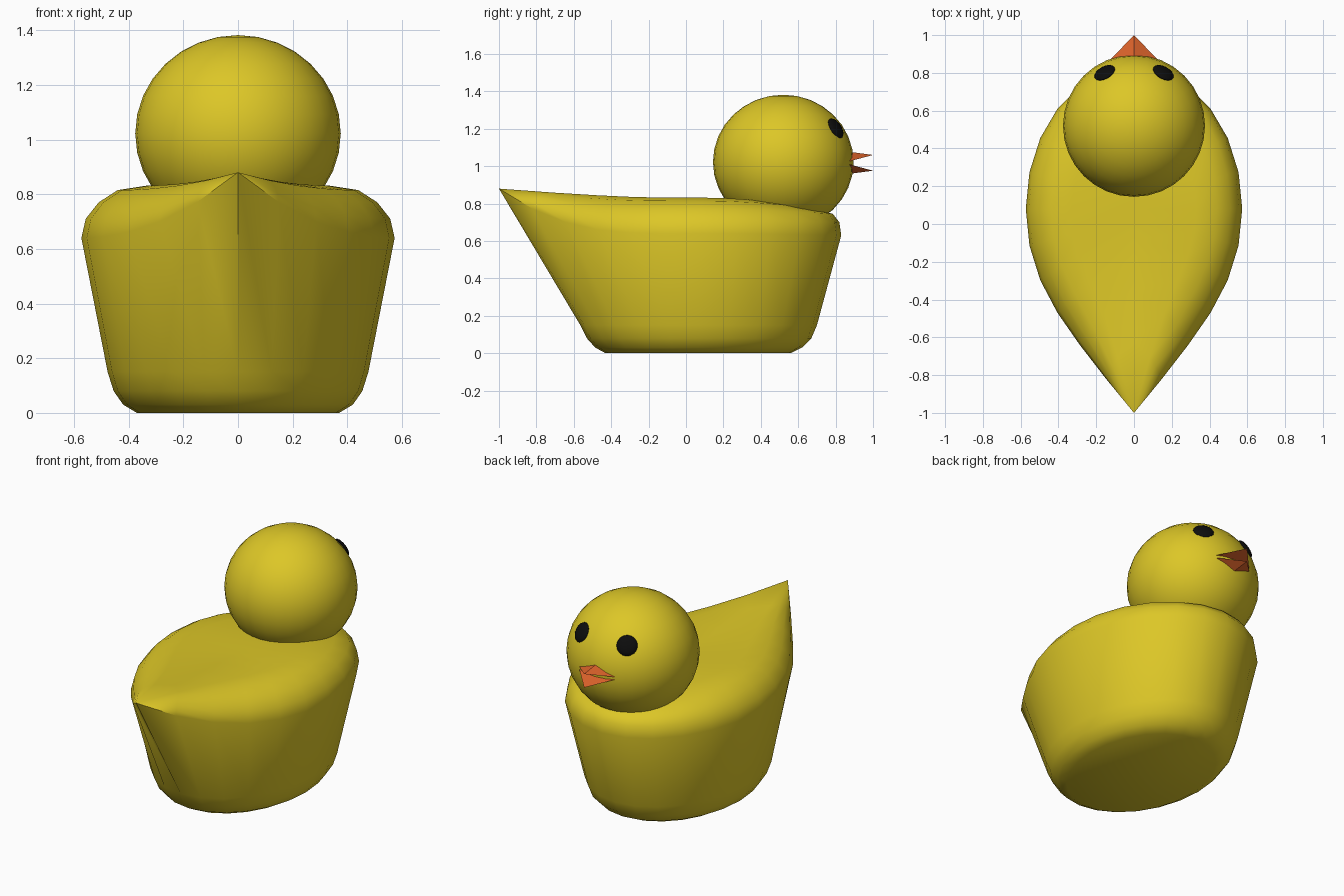
import bpy, bmesh
from math import sin, cos, pi
from mathutils import Vector

if "Cube" in bpy.data.objects:
    bpy.data.objects.remove(bpy.data.objects["Cube"])


def material(name, rgb):
    m = bpy.data.materials.new(name)
    m.diffuse_color = (*rgb, 1)
    m.use_nodes = True
    m.node_tree.nodes["Principled BSDF"].inputs["Base Color"].default_value = m.diffuse_color
    return m


yellow = material("yellow", (0.72, 0.57, 0.02))
orange = material("orange", (0.75, 0.13, 0.025))
black = material("black", (0.004, 0.004, 0.004))


def finish(name, bm, mat, angle=None):
    bmesh.ops.recalc_face_normals(bm, faces=bm.faces)
    me = bpy.data.meshes.new(name)
    bm.to_mesh(me)
    bm.free()
    ob = bpy.data.objects.new(name, me)
    bpy.context.collection.objects.link(ob)
    me.materials.append(mat)
    if angle:
        bpy.ops.object.select_all(action='DESELECT')
        bpy.context.view_layer.objects.active = ob
        ob.select_set(True)
        bpy.ops.object.shade_smooth_by_angle(angle=angle)
    return ob


# body: stacked rings; upper ones are teardrops sharing the tail tip
TIP_Y, TIP_Z, SEG = -1.0, 0.88, 24
# z at side, z at front, half width, y front, y back, pointed tail
rings = [
    (0.00, 0.00, 0.37, 0.56, -0.43, 0),
    (0.03, 0.03, 0.42, 0.62, -0.485, 0),
    (0.08, 0.08, 0.455, 0.67, -0.53, 0),
    (0.15, 0.15, 0.477, 0.70, -0.565, 0),
    (0.64, 0.63, 0.573, 0.83, -0.67, 1),
    (0.71, 0.70, 0.557, 0.82, -0.65, 1),
    (0.77, 0.745, 0.51, 0.785, -0.60, 1),
    (0.815, 0.775, 0.44, 0.68, -0.52, 1),
    (0.832, 0.80, 0.33, 0.52, -0.40, 1),
    (0.812, 0.81, 0.0, 0.36, -0.22, 1),
]
bm = bmesh.new()
loops = []
for z, zf, w, yf, yb, pointed in rings:
    cy = 0.08 if pointed else (yf + yb) / 2
    loop = []
    for i in range(SEG):
        t = 2 * pi * i / SEG
        s, c = sin(t), cos(t)
        if c > 0:
            y, h = cy + (yf - cy) * c, z + (zf - z) * c * c
        else:
            k = pointed * (1 - abs(s)) ** 2
            y = cy - (yb + (TIP_Y - yb) * k - cy) * c
            h = z + (TIP_Z - z) * k
        loop.append(bm.verts.new((w * s, y, h)))
    loops.append(loop)
for a, b in zip(loops, loops[1:]):
    for i in range(SEG):
        j = (i + 1) % SEG
        bm.faces.new((a[i], a[j], b[j], b[i]))
bm.faces.new(loops[0])
bmesh.ops.remove_doubles(bm, verts=bm.verts, dist=0.0005)
finish("body", bm, yellow, 0.8)

# head
HEAD = Vector((0, 0.52, 1.022))
bm = bmesh.new()
bmesh.ops.create_uvsphere(bm, u_segments=32, v_segments=16, radius=1)
bmesh.ops.scale(bm, vec=(0.376, 0.376, 0.36), verts=bm.verts)
finish("head", bm, yellow, 0.8).location = HEAD

# eyes: thin domes lying on the head
for side, label in ((-1, "left"), (1, "right")):
    bm = bmesh.new()
    bmesh.ops.create_uvsphere(bm, u_segments=16, v_segments=8, radius=0.06)
    bmesh.ops.scale(bm, vec=(1, 1, 0.35), verts=bm.verts)
    eye = finish("eye_" + label, bm, black, 0.8)
    d = Vector((side * 0.155, 0.28, 0.18))
    eye.location = HEAD + d
    eye.rotation_euler = d.to_track_quat('Z', 'Y').to_euler()

# beak: two slim pyramids opening from the mouth corners
for up, label in ((1, "upper"), (-1, "lower")):
    bm = bmesh.new()
    pts = [(-0.145, 0.85, 0.002), (0.145, 0.85, 0.002), (0, 0.85, 0.062), (0, 1.0, 0.042)]
    v = [bm.verts.new((x, y, 1.018 + up * z)) for x, y, z in pts]
    for f in ((0, 1, 2), (0, 1, 3), (1, 2, 3), (2, 0, 3)):
        bm.faces.new([v[i] for i in f])
    finish("beak_" + label, bm, orange)
